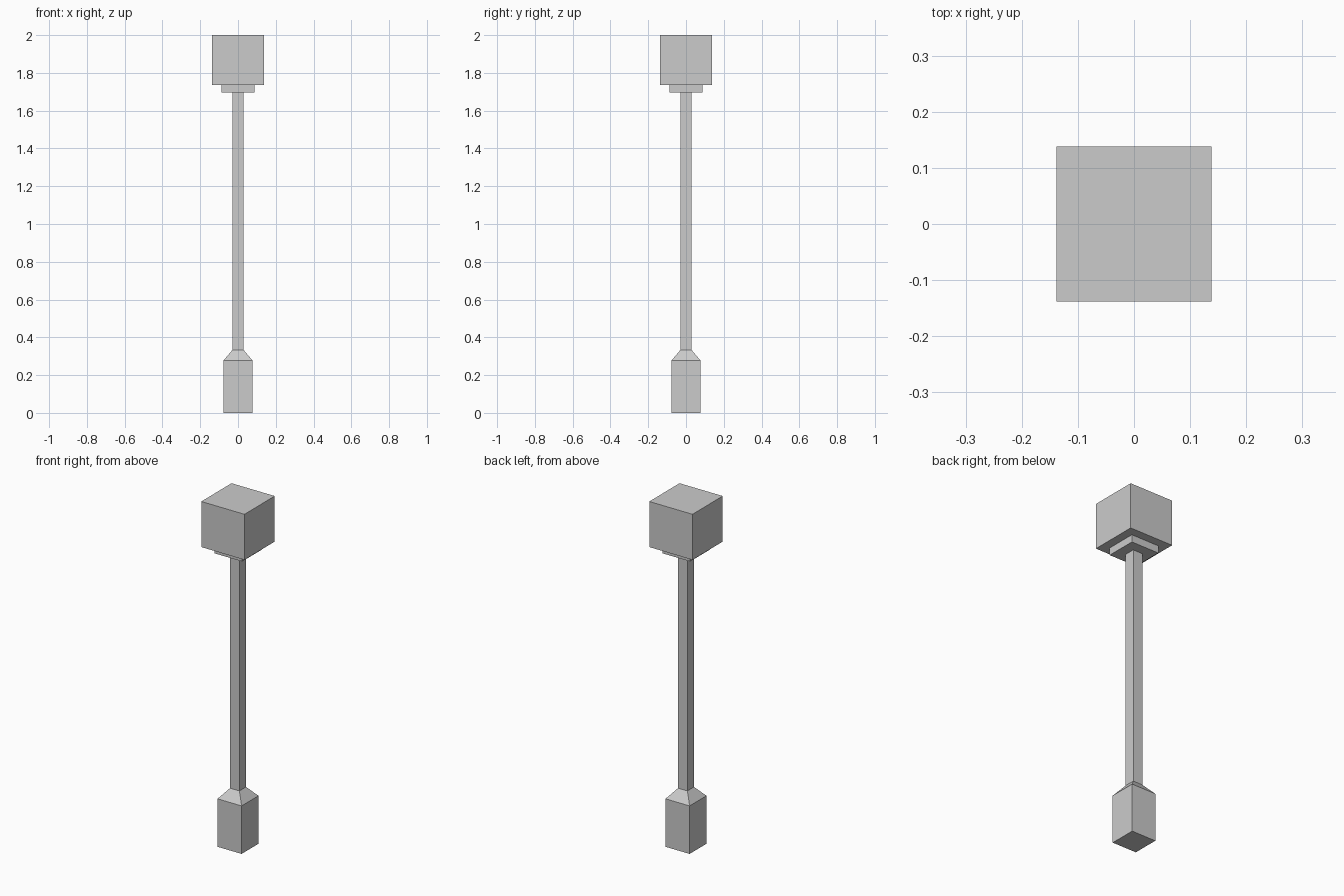
import bpy, bmesh

if "Cube" in bpy.data.objects:
    bpy.data.objects.remove(bpy.data.objects["Cube"])


def square_stack(name, profile):
    """Closed square-section solid from (half_width, z) levels."""
    bm = bmesh.new()
    rings = [[bm.verts.new((sx * h, sy * h, z))
              for sx, sy in ((-1, -1), (1, -1), (1, 1), (-1, 1))]
             for h, z in profile]
    for low, high in zip(rings, rings[1:]):
        for i in range(4):
            j = (i + 1) % 4
            bm.faces.new((low[i], low[j], high[j], high[i]))
    bm.faces.new(rings[0][::-1])
    bm.faces.new(rings[-1])
    mesh = bpy.data.meshes.new(name)
    bm.to_mesh(mesh)
    bm.free()
    obj = bpy.data.objects.new(name, mesh)
    bpy.context.collection.objects.link(obj)
    return obj


# Base block with sloped shoulder
square_stack("base", [(0.077, 0), (0.077, 0.277), (0.03, 0.333)])
# Slender square post
square_stack("post", [(0.03, 0.333), (0.03, 1.695)])
# Collar under the head
square_stack("collar", [(0.088, 1.695), (0.088, 1.737)])
# Cube head
square_stack("head", [(0.138, 1.737), (0.138, 2.0)])
